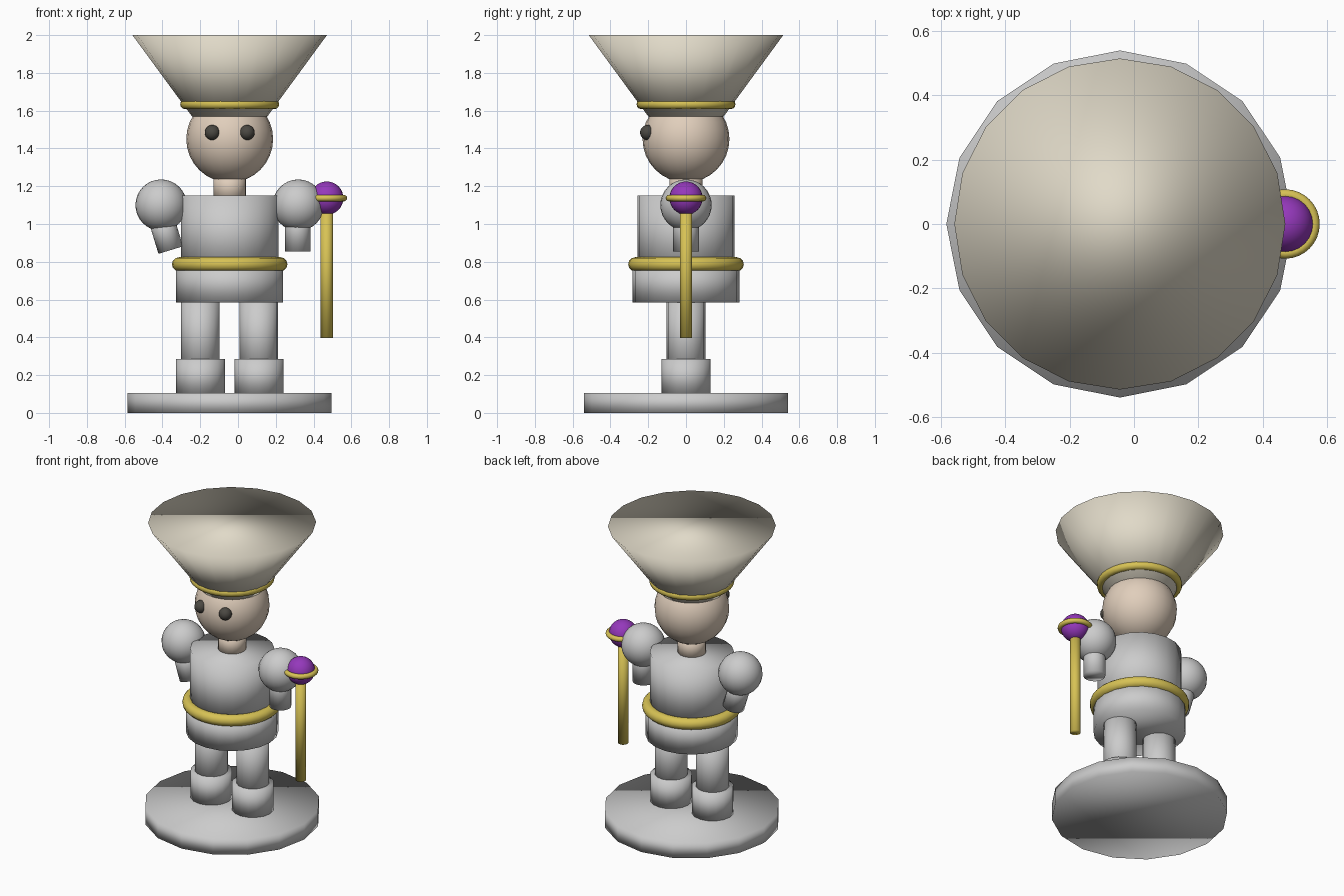
import bpy
from math import radians, sin, cos

if "Cube" in bpy.data.objects:
    bpy.data.objects.remove(bpy.data.objects["Cube"])

CX = -0.044  # body axis


def material(name, rgb):
    m = bpy.data.materials.new(name)
    m.diffuse_color = (*rgb, 1)
    m.use_nodes = True
    m.node_tree.nodes["Principled BSDF"].inputs["Base Color"].default_value = m.diffuse_color
    return m


cream = material("cream", (0.75, 0.70, 0.58))
skin = material("skin", (0.75, 0.62, 0.50))
gold = material("gold", (0.68, 0.54, 0.09))
purple = material("purple", (0.30, 0.04, 0.50))
dark = material("dark", (0.07, 0.065, 0.055))


def finish(name, mat):
    ob = bpy.context.object
    ob.name = ob.data.name = name
    bpy.ops.object.shade_smooth()  # soft shading runs over the rims too
    if mat:
        ob.data.materials.append(mat)
    return ob


def cylinder(name, x, z0, z1, r, mat=None, sides=20, r_top=None):
    bpy.ops.mesh.primitive_cone_add(
        vertices=sides, radius1=r, radius2=r if r_top is None else r_top,
        depth=z1 - z0, location=(x, 0, (z0 + z1) / 2))
    return finish(name, mat)


def sphere(name, x, y, z, r, mat=None):
    bpy.ops.mesh.primitive_uv_sphere_add(
        segments=24, ring_count=16, radius=r, location=(x, y, z))
    return finish(name, mat)


def ring(name, x, z, major, minor):
    bpy.ops.mesh.primitive_torus_add(
        major_radius=major, minor_radius=minor, major_segments=32,
        minor_segments=12, location=(x, 0, z))
    return finish(name, gold)


# Stand and body
cylinder("base", CX, 0, 0.105, 0.54, sides=16)
cylinder("skirt", CX, 0.585, 0.785, 0.283)
cylinder("torso", CX, 0.75, 1.15, 0.258)
ring("belt", CX, 0.787, 0.269, 0.037)

# Head and hat
cylinder("neck", CX, 1.12, 1.27, 0.087, skin)
sphere("head", CX, 0, 1.45, 0.23, skin)
cylinder("hat", CX, 1.57, 2.0, 0.20, cream, r_top=0.515)
ring("hat_band", CX, 1.634, 0.236, 0.026)

# Paired parts
for side, s in (("left", -1), ("right", 1)):
    sphere(side + "_eye", CX + s * 0.092, -0.203, 1.484, 0.04, dark)
    sphere(side + "_shoulder", CX + s * 0.363, 0, 1.10, 0.136)
    cylinder(side + "_leg", CX + s * 0.155, 0.2, 0.62, 0.102, sides=16)
    cylinder(side + "_boot", CX + s * 0.155, 0.10, 0.285, 0.129, sides=16)

# Forearms: one hangs straight, the other tilts inward
cylinder("right_forearm", 0.317, 0.855, 1.08, 0.068, sides=16)
arm = cylinder("left_forearm", 0, 0, 0.2, 0.068, sides=16)
tilt = radians(17)
arm.rotation_euler.y = -tilt
arm.location = (-0.356 - 0.1 * sin(tilt), 0, 0.862 + 0.1 * cos(tilt))

# Staff
cylinder("staff_shaft", 0.47, 0.397, 1.10, 0.033, gold, sides=12)
sphere("staff_orb", 0.47, 0, 1.137, 0.088, purple)
ring("staff_ring", 0.47, 1.137, 0.091, 0.017)
